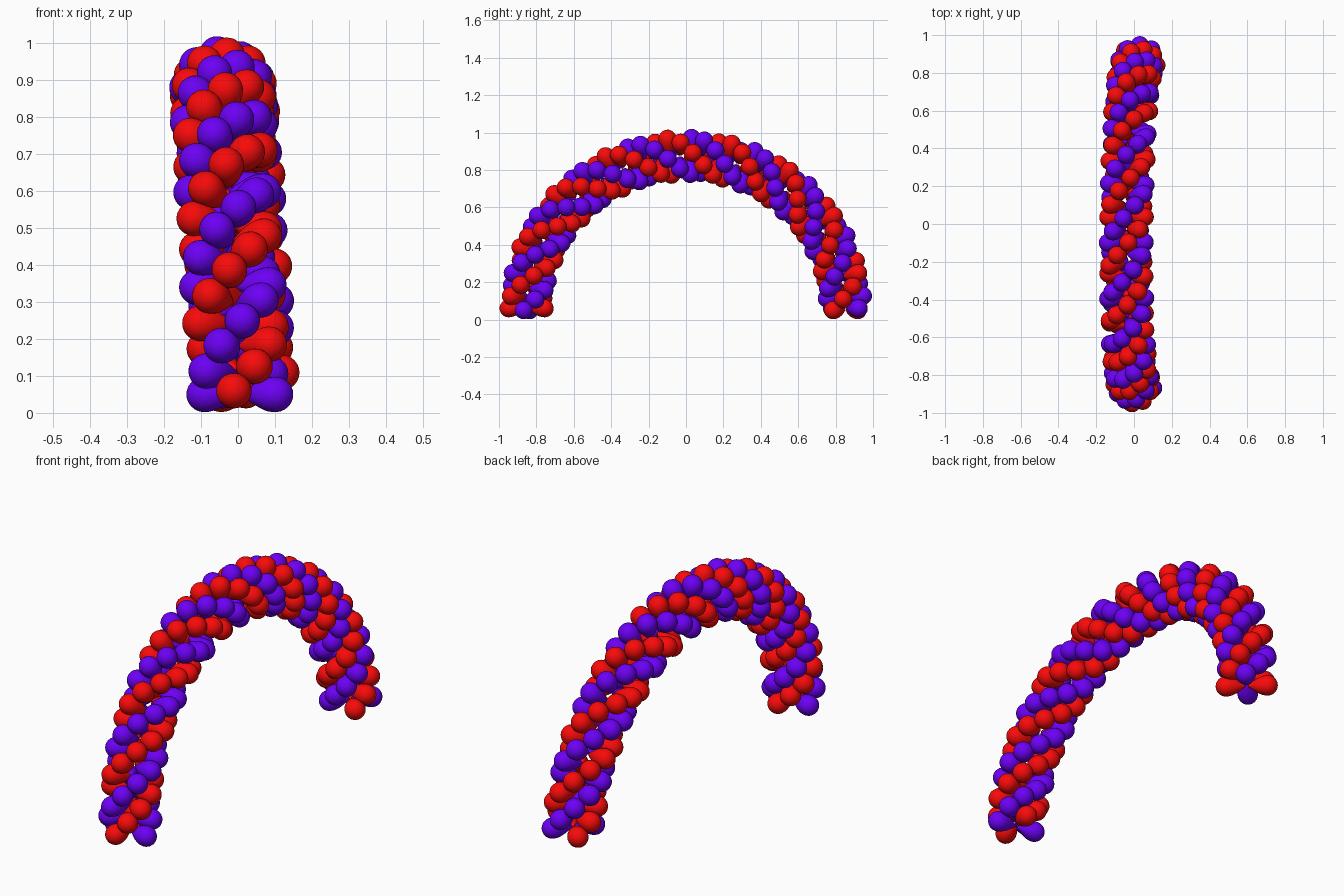
import bpy, bmesh
from math import sin, cos, pi, radians
from mathutils import Vector, Matrix

if "Cube" in bpy.data.objects:
    bpy.data.objects.remove(bpy.data.objects["Cube"])

LAYERS = 44            # four-balloon clusters along the arch
START = radians(-9.5)  # angle of the first cluster
TWIST = radians(36.8)  # turn from one cluster to the next
SEGS = 24
R = 0.048              # balloon radius
TAIL, MID, TIP = 0.006, 0.098, 0.146   # distances from the cluster centre


def material(name, color):
    m = bpy.data.materials.new(name)
    m.diffuse_color = color
    m.use_nodes = True
    m.node_tree.nodes["Principled BSDF"].inputs["Base Color"].default_value = m.diffuse_color
    return m


def balloon_mesh(name, mat):
    # teardrop profile: tied end at the cluster centre, round end outward
    prof = []
    for i in range(7):
        s = i / 7
        prof.append((0.004 + (R - 0.004) * sin(pi / 2 * s), TAIL + (MID - TAIL) * s))
    for i in range(6):
        a = pi / 2 * i / 6
        prof.append((R * cos(a), MID + (TIP - MID) * sin(a)))
    bm = bmesh.new()
    rings = [[bm.verts.new((r * cos(2 * pi * k / SEGS), r * sin(2 * pi * k / SEGS), z))
              for k in range(SEGS)] for r, z in prof]
    for lo, hi in zip(rings, rings[1:]):
        for k in range(SEGS):
            n = (k + 1) % SEGS
            bm.faces.new((lo[k], lo[n], hi[n], hi[k]))
    tip = bm.verts.new((0, 0, TIP))
    for k in range(SEGS):
        bm.faces.new((rings[-1][k], rings[-1][(k + 1) % SEGS], tip))
    bm.faces.new(rings[0][::-1])
    for f in bm.faces:
        f.smooth = True
    me = bpy.data.meshes.new(name)
    bm.to_mesh(me)
    bm.free()
    me.materials.append(mat)
    return me


red = balloon_mesh("red_balloon", material("red", (0.95, 0.003, 0.003, 1)))
purple = balloon_mesh("purple_balloon", material("purple", (0.15, 0.0, 0.92, 1)))

# clusters along a half-ellipse arch, bowed slightly sideways
for k in range(LAYERS):
    t = pi * k / (LAYERS - 1)
    centre = Vector((0.015 - 0.055 * sin(t) - 0.01 * cos(t),
                     -0.852 * cos(t), 0.055 + 0.82 * sin(t)))
    outward = Vector((0, -cos(t), sin(t)))
    along = Vector((0, sin(t), cos(t)))
    side = Vector((1, 0, 0))
    for j in range(4):
        a = START + TWIST * k + j * pi / 2
        d = outward * cos(a) + side * sin(a)
        # the two crossed pairs sit slightly apart along the arch
        pos = centre + along * (0.005 if j % 2 == 0 else -0.005)
        me = red if j % 2 == 0 else purple
        ob = bpy.data.objects.new(me.name, me)
        bpy.context.collection.objects.link(ob)
        ob.matrix_world = Matrix.Translation(pos) @ d.to_track_quat('Z', 'Y').to_matrix().to_4x4()
